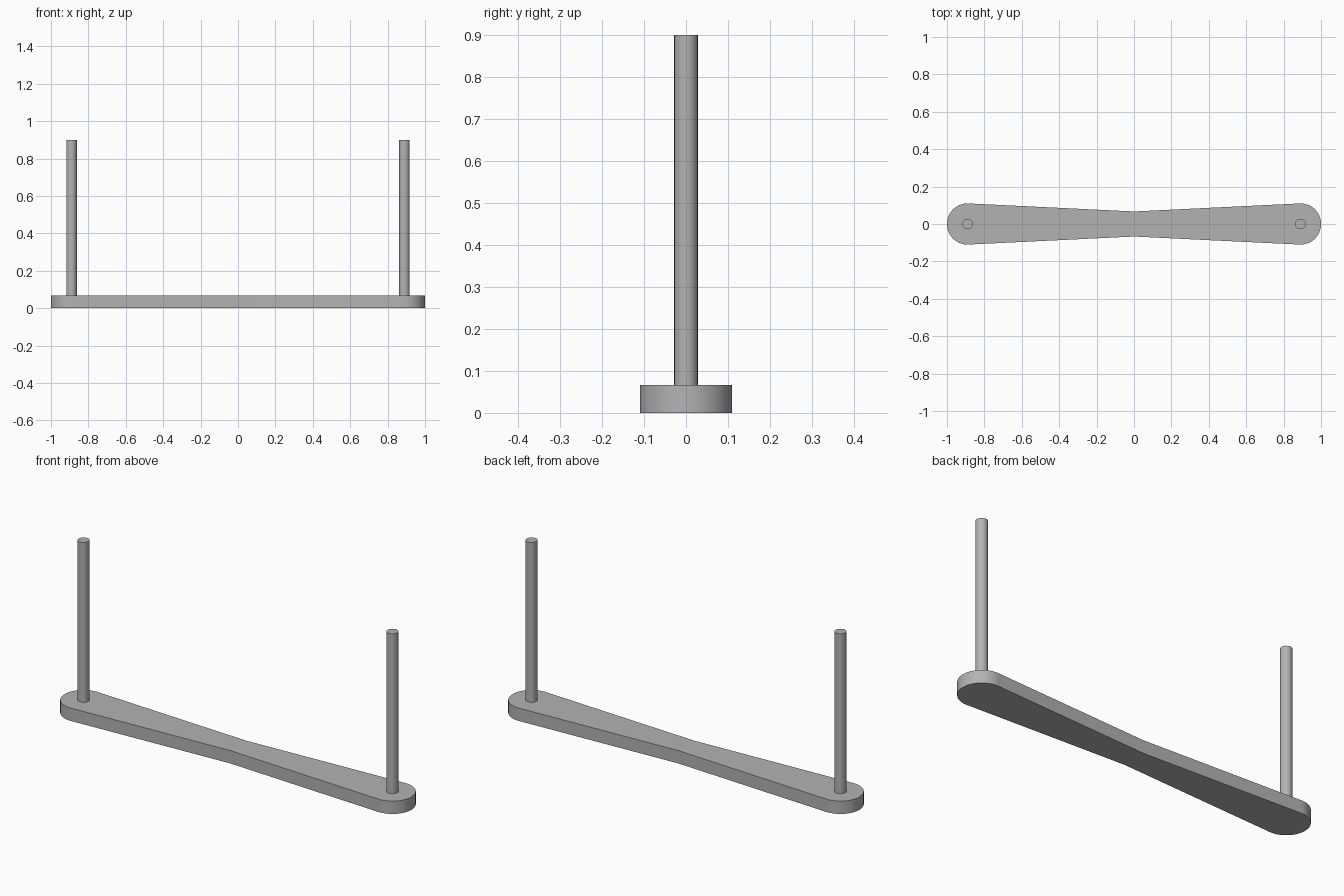
import bpy, bmesh, math

if "Cube" in bpy.data.objects:
    bpy.data.objects.remove(bpy.data.objects["Cube"], do_unlink=True)

POST_X = 0.89         # centre of each rounded end and post
END_R = 0.11          # radius of the rounded ends
WAIST = 0.067         # half width at the middle
BASE_H = 0.067
POST_R = 0.028
TOP = 0.9

grey = bpy.data.materials.new("plain grey")
grey.use_nodes = True
colour = (0.45, 0.45, 0.45, 1)
grey.diffuse_color = colour
grey.node_tree.nodes["Principled BSDF"].inputs["Base Color"].default_value = colour


def extrude_outline(name, outline, bottom, top):
    """Prism from a flat outline, with smooth sides and sharp rims."""
    bm = bmesh.new()
    face = bm.faces.new([bm.verts.new((x, y, bottom)) for x, y in outline])
    lift = bmesh.ops.extrude_face_region(bm, geom=[face], use_keep_orig=True)
    for v in lift["geom"]:
        if isinstance(v, bmesh.types.BMVert):
            v.co.z = top
    bmesh.ops.recalc_face_normals(bm, faces=bm.faces)
    mesh = bpy.data.meshes.new(name)
    bm.to_mesh(mesh)
    bm.free()
    mesh.materials.append(grey)
    obj = bpy.data.objects.new(name, mesh)
    bpy.context.collection.objects.link(obj)
    bpy.ops.object.select_all(action="DESELECT")
    obj.select_set(True)
    bpy.context.view_layer.objects.active = obj
    bpy.ops.object.shade_smooth_by_angle(angle=math.radians(30))
    return obj


def arc(cx, radius, start, end, steps):
    angles = [start + (end - start) * i / steps for i in range(steps + 1)]
    return [(cx + radius * math.cos(a), radius * math.sin(a)) for a in angles]


# Base bar: straight edges run from the waist tangent to the rounded ends
tilt = math.asin(END_R / math.hypot(POST_X, WAIST)) - math.atan2(WAIST, POST_X)
sweep = math.pi / 2 + tilt
half = arc(POST_X, END_R, -sweep, sweep, 48) + [(0, WAIST)]
extrude_outline("base_bar", half + [(-x, -y) for x, y in half], 0, BASE_H)

# Upright posts
for name, side in (("left_post", 1), ("right_post", -1)):
    circle = arc(side * POST_X, POST_R, 0, math.tau, 48)[:-1]
    extrude_outline(name, circle, BASE_H, TOP)
